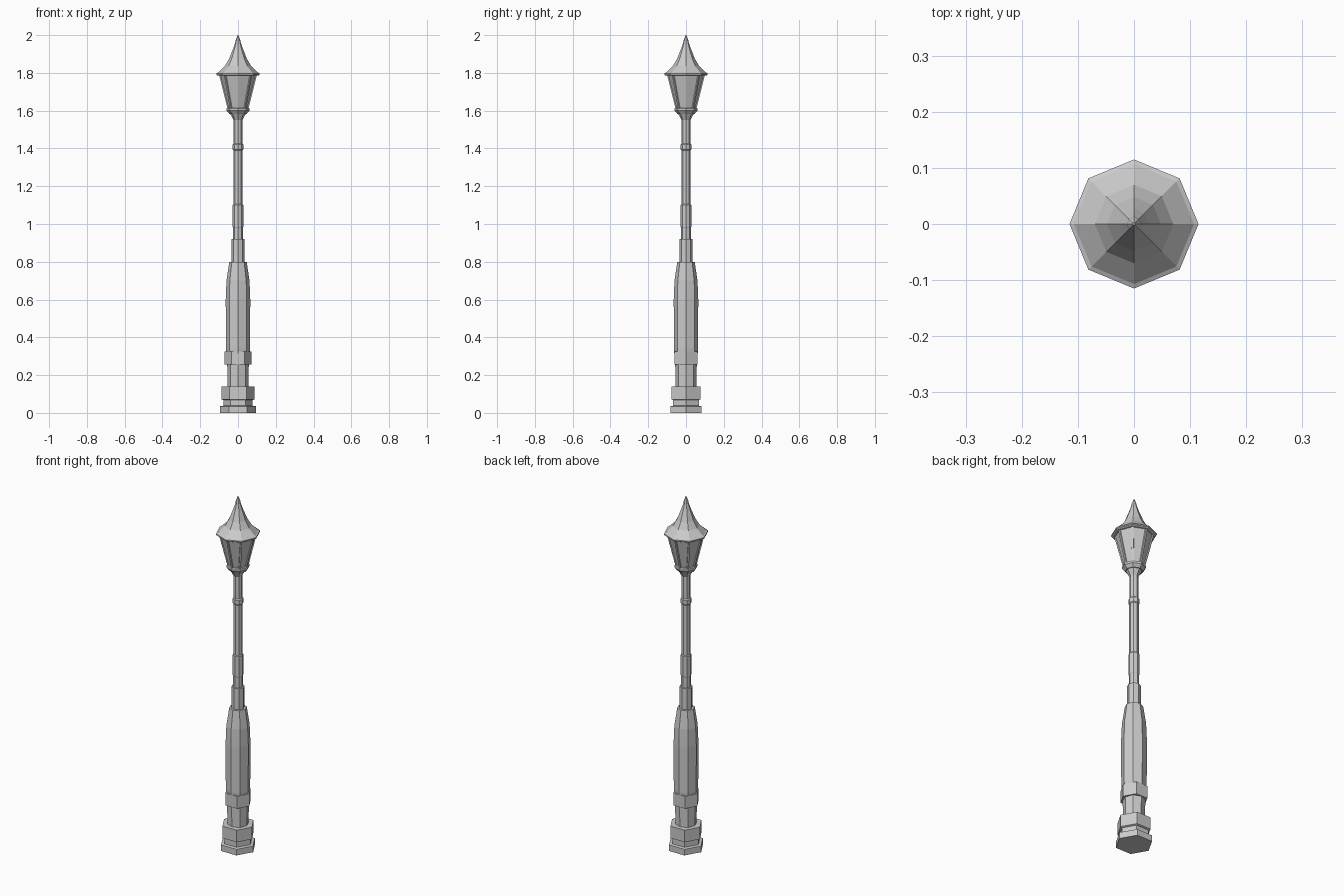
import bpy, bmesh, math
from mathutils import Vector

if "Cube" in bpy.data.objects:
    bpy.data.objects.remove(bpy.data.objects["Cube"])


def lathe(name, profile, sides):
    """Faceted solid of revolution from (radius, height) pairs, corners on the x axis."""
    bm = bmesh.new()
    rings = []
    for r, z in profile:
        rings.append([bm.verts.new((r * math.cos(2 * math.pi * i / sides),
                                    r * math.sin(2 * math.pi * i / sides), z))
                      for i in range(sides)])
    for a, b in zip(rings, rings[1:]):
        for i in range(sides):
            j = (i + 1) % sides
            bm.faces.new((a[i], a[j], b[j], b[i]))
    bm.faces.new(rings[0][::-1])
    bm.faces.new(rings[-1])
    return finish(name, bm)


def finish(name, bm):
    bmesh.ops.recalc_face_normals(bm, faces=bm.faces)
    mesh = bpy.data.meshes.new(name)
    bm.to_mesh(mesh)
    bm.free()
    obj = bpy.data.objects.new(name, mesh)
    bpy.context.collection.objects.link(obj)
    return obj


# Six-sided stepped foot and lower band
lathe("foot", [(.096, 0), (.096, .035), (.078, .038), (.078, .068),
               (.088, .072), (.088, .14)], 6)
lathe("lower_band", [(.071, .255), (.071, .325)], 6)

# Eight-sided pedestal and neck
lathe("pedestal", [(.055, .10), (.057, .25), (.064, .34), (.065, .60),
                   (.061, .70), (.046, .80)], 8)
lathe("neck", [(.034, .78), (.034, .92)], 8)

# Slim pole with raised collars, flaring under the lantern
lathe("pole", [(.026, .90), (.026, .98), (.028, .985), (.028, 1.10),
               (.024, 1.105), (.024, 1.39), (.028, 1.395), (.028, 1.42),
               (.023, 1.425), (.023, 1.55), (.042, 1.585)], 8)

# Lantern: collar, tapered glass and corner bars
lathe("lantern_collar", [(.046, 1.583), (.052, 1.59), (.060, 1.60), (.060, 1.612), (.052, 1.615)], 8)
lathe("lantern_glass", [(.051, 1.61), (.096, 1.79)], 8)

bm = bmesh.new()
for k in range(8):
    a = 2 * math.pi * k / 8
    out = Vector((math.cos(a), math.sin(a), 0))
    side = Vector((-out.y, out.x, 0))
    ends = []
    for r, z in ((.050, 1.61), (.095, 1.79)):
        ends.append([bm.verts.new(out * (r + d) + side * s + Vector((0, 0, z)))
                     for d, s in ((-.006, -.006), (.005, -.005), (.005, .005), (-.006, .006))])
    lo, hi = ends
    for i in range(4):
        j = (i + 1) % 4
        bm.faces.new((lo[i], lo[j], hi[j], hi[i]))
    bm.faces.new(lo[::-1])
    bm.faces.new(hi)
finish("lantern_bars", bm)

# Eaves and concave roof rising to a pointed finial
lathe("roof", [(.108, 1.786), (.115, 1.79), (.115, 1.797), (.107, 1.801),
               (.070, 1.836), (.048, 1.873), (.027, 1.925), (.014, 1.962),
               (.012, 1.975), (.008, 1.985), (.002, 2.0)], 8)
